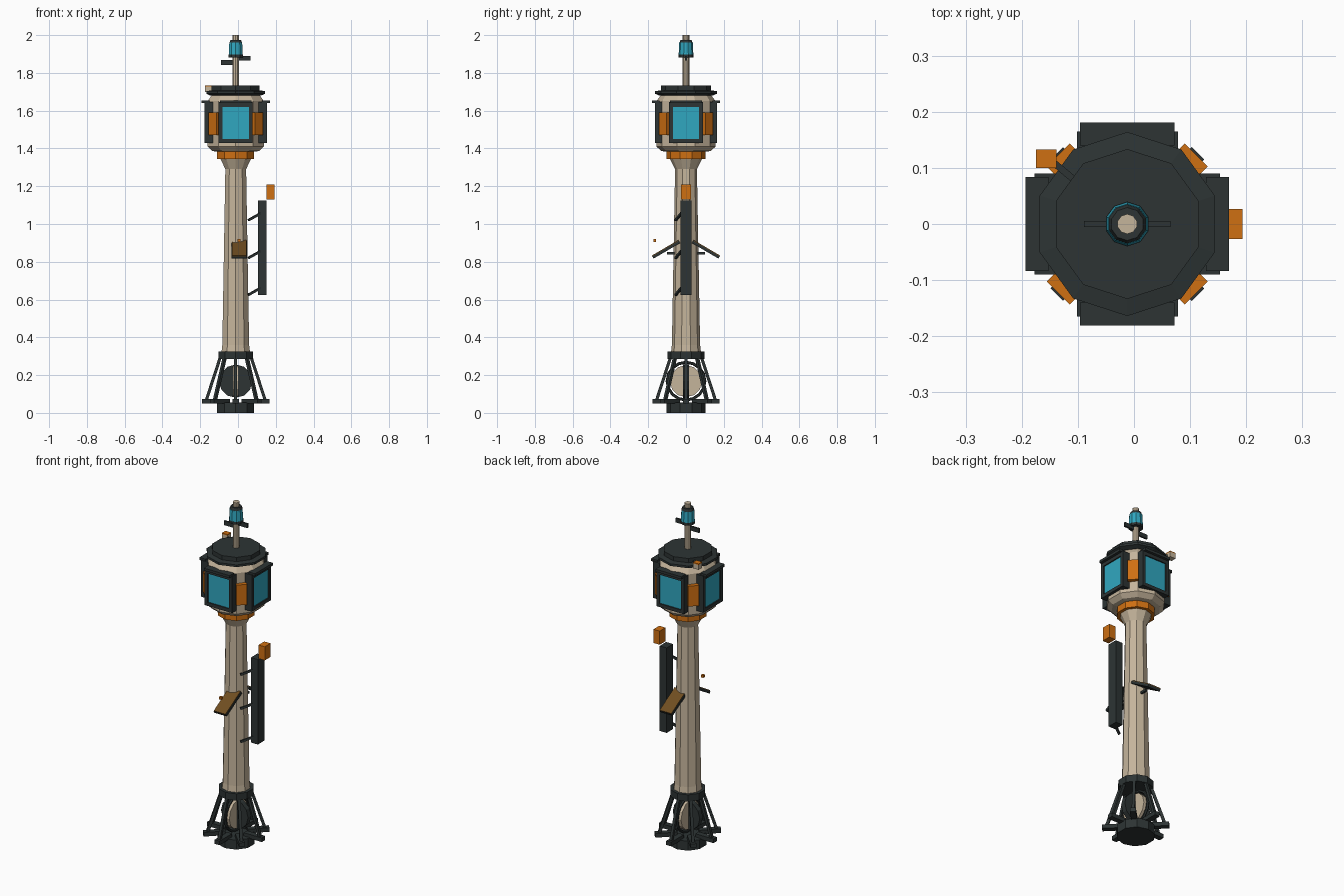
import bpy, bmesh, math
from mathutils import Vector, Matrix

if "Cube" in bpy.data.objects:
    bpy.data.objects.remove(bpy.data.objects["Cube"])

CX = -0.012  # tower axis offset


def mat(name, c):
    m = bpy.data.materials.new(name)
    m.diffuse_color = (*c, 1)
    m.use_nodes = True
    m.node_tree.nodes["Principled BSDF"].inputs["Base Color"].default_value = m.diffuse_color
    return m


DARK = mat("charcoal", (0.026, 0.034, 0.034))
TAN = mat("warm_beige", (0.56, 0.46, 0.33))
ORANGE = mat("orange", (0.62, 0.16, 0.006))
CYAN = mat("cyan_glass", (0.03, 0.39, 0.53))
BROWN = mat("bronze", (0.16, 0.075, 0.015))


def finish(name, bm, m):
    bmesh.ops.recalc_face_normals(bm, faces=bm.faces)
    me = bpy.data.meshes.new(name)
    bm.to_mesh(me)
    bm.free()
    me.materials.append(m)
    ob = bpy.data.objects.new(name, me)
    bpy.context.collection.objects.link(ob)
    return ob


def lathe(name, prof, m, n=10):
    """Faceted turned part; profile is (flat-to-axis distance, z)."""
    bm = bmesh.new()
    rings = []
    for r, z in prof:
        R = r / math.cos(math.pi / n)
        rings.append([bm.verts.new((CX + R * math.cos(math.pi / 2 + math.tau * k / n),
                                    R * math.sin(math.pi / 2 + math.tau * k / n), z)) for k in range(n)])
    for a, b in zip(rings, rings[1:]):
        for k in range(n):
            bm.faces.new((a[k], a[(k + 1) % n], b[(k + 1) % n], b[k]))
    bm.faces.new(rings[0])
    bm.faces.new(rings[-1])
    return finish(name, bm, m)


def box(name, lo, hi, m, turn=0.0):
    """Box from corner to corner around the axis, turned about the axis."""
    lo, hi = Vector(lo), Vector(hi)
    bm = bmesh.new()
    bmesh.ops.create_cube(bm, size=1)
    M = (Matrix.Translation((CX, 0, 0)) @ Matrix.Rotation(turn, 4, 'Z')
         @ Matrix.Translation((lo + hi) / 2) @ Matrix.Diagonal((*(hi - lo), 1)))
    bm.transform(M)
    return finish(name, bm, m)


def bar(name, a, b, w, m, h=None):
    """Square bar between two points."""
    a, b = Vector(a), Vector(b)
    d = b - a
    bm = bmesh.new()
    bmesh.ops.create_cube(bm, size=1)
    bm.transform(Matrix.Translation((a + b) / 2) @ d.to_track_quat('Z', 'Y').to_matrix().to_4x4()
                 @ Matrix.Diagonal((w, h or w, d.length, 1)))
    return finish(name, bm, m)


def disc(name, axis, r, t, z, m):
    bm = bmesh.new()
    bmesh.ops.create_cone(bm, cap_ends=True, segments=12, radius1=r, radius2=r, depth=t)
    bm.transform(Matrix.Translation((CX, 0, z)) @ Matrix.Rotation(math.pi / 2, 4, axis))
    return finish(name, bm, m)


# Base, splayed legs and collar
lathe("base_plate", [(0.098, 0), (0.098, 0.055)], DARK)
lathe("leg_collar", [(0.092, 0.285), (0.092, 0.325)], DARK)
for i in range(8):
    t = i * math.tau / 8
    c, s = math.cos(t), math.sin(t)
    box("foot", (0.06, -0.016, 0.05), (0.178, 0.016, 0.074), DARK, t)
    bar("leg", (CX + 0.155 * c, 0.155 * s, 0.07), (CX + 0.08 * c, 0.08 * s, 0.3), 0.016, DARK)

# Crossed discs inside the legs, with a surrounding hoop
disc("dark_disc", 'X', 0.088, 0.03, 0.168, DARK)
disc("light_disc", 'Y', 0.085, 0.03, 0.168, TAN)
bpy.ops.mesh.primitive_torus_add(major_segments=16, minor_segments=6, major_radius=0.1,
                                 minor_radius=0.008, location=(CX, 0, 0.168),
                                 rotation=(0, math.pi / 2, 0))
hoop = bpy.context.object
hoop.name = "hoop"
hoop.data.materials.append(DARK)

# Column, neck ring and cabin
lathe("column", [(0.075, 0.325), (0.071, 0.36), (0.055, 1.29), (0.083, 1.35)], TAN)
lathe("neck_ring", [(0.098, 1.345), (0.098, 1.387)], ORANGE)
lathe("cabin", [(0.105, 1.383), (0.125, 1.387), (0.149, 1.41), (0.149, 1.65), (0.125, 1.685)], TAN)
lathe("roof", [(0.134, 1.68), (0.156, 1.69), (0.156, 1.703), (0.127, 1.708), (0.127, 1.733)], DARK)

# Four windows with frames and visors, and four corner panels
for i in range(4):
    t = i * math.pi / 2
    box("window_glass", (0.12, -0.074, 1.445), (0.158, 0.074, 1.63), CYAN, t)
    for s in (-1, 1):
        y0, y1 = sorted((s * 0.07, s * 0.09))
        box("frame_side", (0.12, y0, 1.43), (0.165, y1, 1.645), DARK, t)
    box("frame_bottom", (0.12, -0.09, 1.43), (0.165, 0.09, 1.45), DARK, t)
    box("frame_top", (0.12, -0.09, 1.62), (0.165, 0.09, 1.645), DARK, t)
    box("visor", (0.14, -0.084, 1.64), (0.181, 0.084, 1.655), DARK, t)
    box("corner_panel", (0.145, -0.029, 1.47), (0.174, 0.029, 1.59), ORANGE, t + math.pi / 4)

# Roof camera
bar("camera_arm", (CX - 0.09, 0.075, 1.712), (-0.15, 0.115, 1.712), 0.012, DARK)
box("camera", (-0.163, 0.1, 1.698), (-0.126, 0.133, 1.727), TAN)
box("camera_hood", (-0.163, 0.1, 1.727), (-0.126, 0.133, 1.733), ORANGE)

# Mast, beacon and blades
lathe("mast", [(0.017, 1.72), (0.017, 2.0)], TAN)
lathe("beacon_base", [(0.038, 1.882), (0.038, 1.897)], DARK)
lathe("beacon_glass", [(0.037, 1.897), (0.034, 1.96)], CYAN)
lathe("beacon_cap", [(0.033, 1.96), (0.028, 1.975)], DARK)
box("blade_right", (0.01, -0.005, 1.865), (0.077, 0.005, 1.89), DARK)
box("blade_left", (-0.077, -0.005, 1.843), (-0.01, 0.005, 1.868), DARK)

# Side panel on struts with a top unit
box("side_panel", (0.117, -0.03, 0.625), (0.162, 0.03, 1.125), DARK)
box("top_unit", (0.164, -0.027, 1.13), (0.205, 0.027, 1.21), ORANGE)
for z in (0.625, 0.82, 1.02):
    bar("strut", (0.055, -0.055, z), (0.13, -0.02, z + 0.042), 0.012, DARK)

# Tilted plates front and back
for s in (-1, 1):
    up = Vector((0, s * 0.09, 0.145)).normalized()
    a, b = Vector((0.007, s * 0.035, 0.905)), Vector((0.007, s * 0.175, 0.823))
    bar("tilted_plate", a, b, 0.082, DARK, 0.014)
    bar("plate_face", a + up * 0.009, b + up * 0.009, 0.076, BROWN, 0.005)
    bar("plate_arm", (0.0, s * 0.04, 0.845), (0.0, s * 0.1, 0.845), 0.012, DARK)
box("small_marker", (0.01, -0.173, 0.905), (0.024, -0.158, 0.92), ORANGE)
